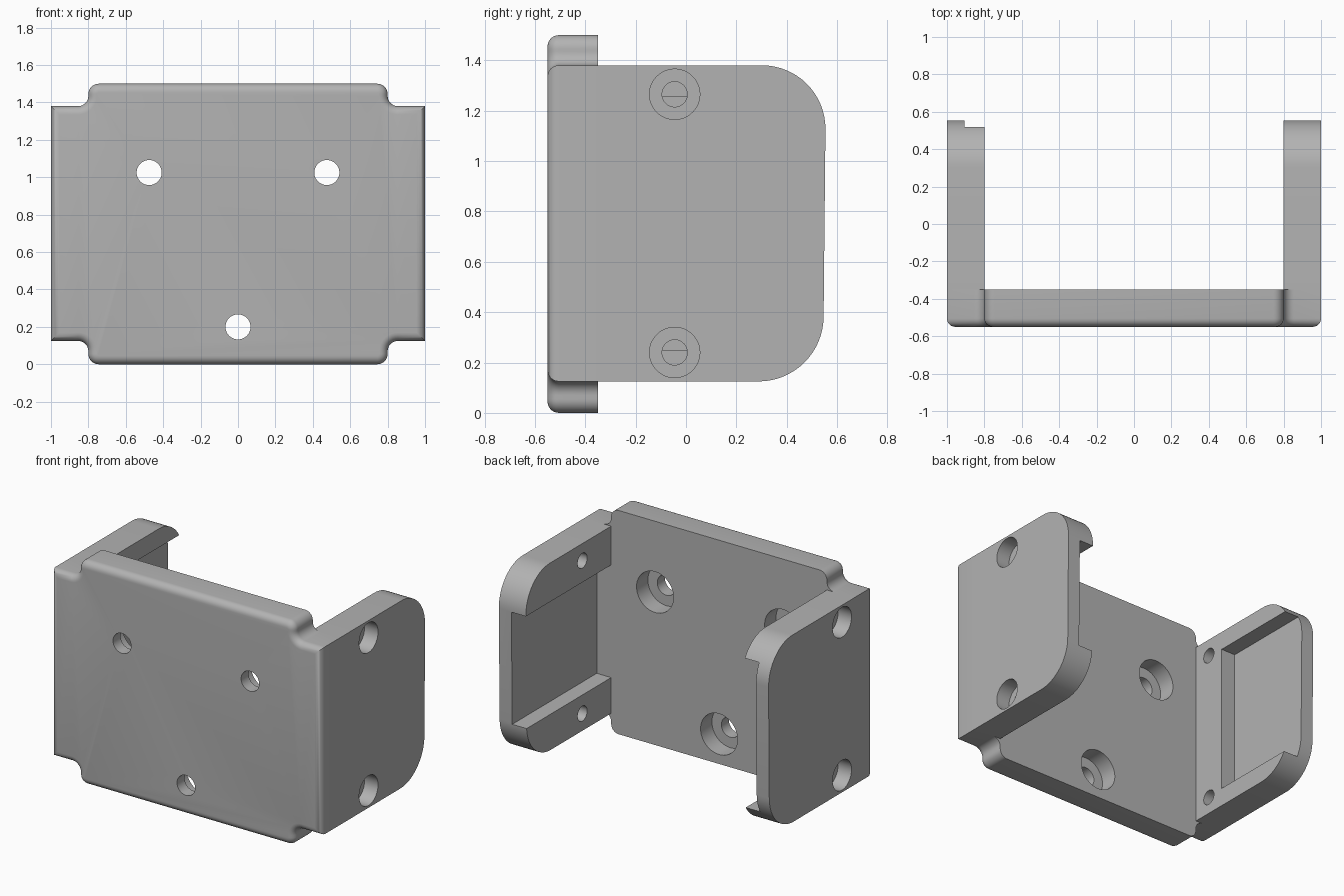
import bpy, bmesh
from math import pi, sin, cos
from mathutils import Vector, Matrix

if "Cube" in bpy.data.objects:
    bpy.data.objects.remove(bpy.data.objects["Cube"])

grey = bpy.data.materials.new("plain_grey")
grey.use_nodes = True
COLOUR = (0.45, 0.45, 0.45, 1)
grey.diffuse_color = COLOUR
grey.node_tree.nodes["Principled BSDF"].inputs["Base Color"].default_value = COLOUR


def make_object(name, bm):
    bmesh.ops.recalc_face_normals(bm, faces=bm.faces)
    mesh = bpy.data.meshes.new(name)
    bm.to_mesh(mesh)
    bm.free()
    obj = bpy.data.objects.new(name, mesh)
    bpy.context.collection.objects.link(obj)
    obj.data.materials.append(grey)
    return obj


def rounded(corners, steps=8):
    """Outline from (u, v, radius) corners, each rounded by a tangent arc."""
    pts = []
    for i, (u, v, r) in enumerate(corners):
        p = Vector((u, v))
        if r == 0:
            pts.append(p)
            continue
        a = (Vector(corners[i - 1][:2]) - p).normalized()
        b = (Vector(corners[(i + 1) % len(corners)][:2]) - p).normalized()
        centre = p + (a + b) * r
        for k in range(steps + 1):
            t = k / steps * pi / 2
            pts.append(centre - b * r * cos(t) - a * r * sin(t))
    return pts


def extrude(points, shift):
    """Closed prism from a loop of 3D points."""
    bm = bmesh.new()
    face = bm.faces.new([bm.verts.new(p) for p in points])
    out = bmesh.ops.extrude_face_region(bm, geom=[face])["geom"]
    moved = [g for g in out if isinstance(g, bmesh.types.BMVert)]
    bmesh.ops.translate(bm, verts=moved, vec=shift)
    return bm


def box_cutter(lo, hi):
    bm = bmesh.new()
    lo, hi = Vector(lo), Vector(hi)
    bmesh.ops.create_cube(bm, size=1)
    bmesh.ops.scale(bm, verts=bm.verts, vec=hi - lo)
    bmesh.ops.translate(bm, verts=bm.verts, vec=(lo + hi) / 2)
    return make_object("pocket_cutter", bm)


def drill(start, end, radius):
    bm = bmesh.new()
    start, end = Vector(start), Vector(end)
    axis = end - start
    turn = axis.to_track_quat("Z", "Y").to_matrix().to_4x4()
    bmesh.ops.create_cone(bm, cap_ends=True, segments=48, radius1=radius, radius2=radius,
                          depth=axis.length, matrix=Matrix.Translation((start + end) / 2) @ turn)
    return make_object("hole_cutter", bm)


def finish(obj, cutters):
    """Cut, bake the result, remove the cutters and shade."""
    for c in cutters:
        c.hide_render = True
        mod = obj.modifiers.new("cut", "BOOLEAN")
        mod.operation, mod.solver, mod.object = "DIFFERENCE", "EXACT", c
    graph = bpy.context.evaluated_depsgraph_get()
    mesh = bpy.data.meshes.new_from_object(obj.evaluated_get(graph))
    obj.modifiers.clear()
    obj.data = mesh
    for c in cutters:
        bpy.data.objects.remove(c)
    bpy.ops.object.select_all(action="DESELECT")
    obj.select_set(True)
    bpy.context.view_layer.objects.active = obj
    bpy.ops.object.shade_smooth_by_angle(angle=0.6)


FRONT, INNER = -0.55, -0.35
LOW, HIGH, TOP = 0.125, 1.38, 1.5
R = 0.055

# Front plate: stepped outline with rounded corners and a softened front rim
quarter = [(1, HIGH, 0), (0.8, HIGH, R), (0.8, TOP, R)]
upper = quarter + [(-x, z, r) for x, z, r in reversed(quarter)]
lower = [(x, TOP - z if z == TOP else LOW, r) for x, z, r in reversed(upper)]
bm = extrude([(p.x, FRONT, p.y) for p in rounded(upper + lower)], (0, INNER - FRONT, 0))
rim = [e for e in bm.edges if all(abs(v.co.y - FRONT) < 1e-5 for v in e.verts)]
bmesh.ops.recalc_face_normals(bm, faces=bm.faces)
bmesh.ops.bevel(bm, geom=rim, offset=0.045, segments=6, profile=0.5,
                affect="EDGES", clamp_overlap=False)
plate = make_object("front_plate", bm)

# Counterbored screw holes, wide on the inner face
cutters = []
for x, z in [(-0.475, 1.025), (0.475, 1.025), (0, 0.2)]:
    cutters.append(drill((x, -0.7, z), (x, -0.2, z), 0.067))
    cutters.append(drill((x, INNER - 0.12, z), (x, -0.2, z), 0.137))
finish(plate, cutters)

# Side walls: rounded rear corners, inner pocket open at the back, two screw holes
wall_profile = rounded([(INNER, LOW, 0), (0.55, LOW, 0.255), (0.55, HIGH, 0.255),
                        (INNER, HIGH, 0)], 16)
for name, side, pocket_y, pocket_z, hole_y in [
        ("left_wall", 1, -0.5, (0.365, 1.12), -0.045),
        ("right_wall", -1, -0.1, (0.25, 1.255), -0.225)]:
    # The rear edge leans back very slightly towards the top
    loop = [(side * 0.8, y + (0.01 * (z - 0.75) if y > 0.2 else 0), z) for y, z in wall_profile]
    wall = make_object(name, extrude(loop, (side * 0.2, 0, 0)))
    xs = sorted((side * 0.7, side * 0.907))
    cutters = [box_cutter((xs[0], pocket_y, pocket_z[0]), (xs[1], 0.8, pocket_z[1]))]
    for z in (0.24, 1.265):
        cutters.append(drill((side * 0.7, hole_y, z), (side * 1.1, hole_y, z), 0.05))
        cutters.append(drill((side * 0.9, hole_y, z), (side * 1.1, hole_y, z), 0.1))
    finish(wall, cutters)
